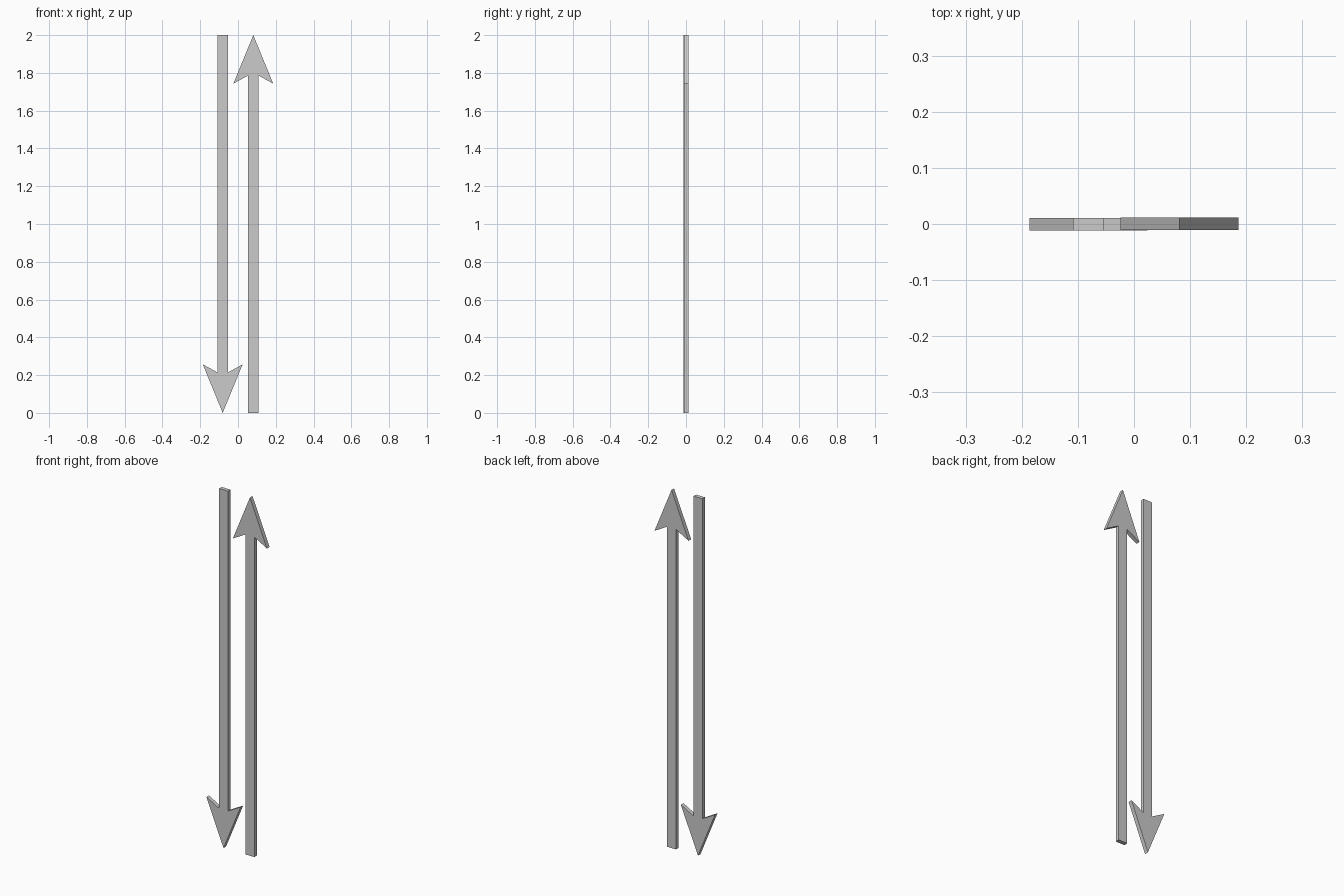
import bpy, bmesh

if "Cube" in bpy.data.objects:
    bpy.data.objects.remove(bpy.data.objects["Cube"])

HALF_T = 0.0112   # half thickness
CENTRE_X = 0.081  # distance of each arrow from the middle

# Right half of an upward arrow outline: (x from arrow axis, z)
HALF = [(0.0275, 0.0), (0.0275, 1.786), (0.1055, 1.743)]
OUTLINE = HALF + [(0.0, 2.0)] + [(-x, z) for x, z in reversed(HALF)]


def arrow(name, cx, cy, down=False):
    bm = bmesh.new()
    pts = [(-x, 2 - z) if down else (x, z) for x, z in OUTLINE]
    face = bm.faces.new([bm.verts.new((cx + x, cy - HALF_T, z)) for x, z in pts])
    ext = bmesh.ops.extrude_face_region(bm, geom=[face], use_keep_orig=True)
    verts = [v for v in ext["geom"] if isinstance(v, bmesh.types.BMVert)]
    bmesh.ops.translate(bm, verts=verts, vec=(0, 2 * HALF_T, 0))
    bmesh.ops.recalc_face_normals(bm, faces=bm.faces)
    mesh = bpy.data.meshes.new(name)
    bm.to_mesh(mesh)
    bm.free()
    bpy.context.collection.objects.link(bpy.data.objects.new(name, mesh))


# Pair of flat arrows pointing opposite ways
arrow("up_arrow", CENTRE_X, 0.0008)
arrow("down_arrow", -CENTRE_X, -0.0008, down=True)
